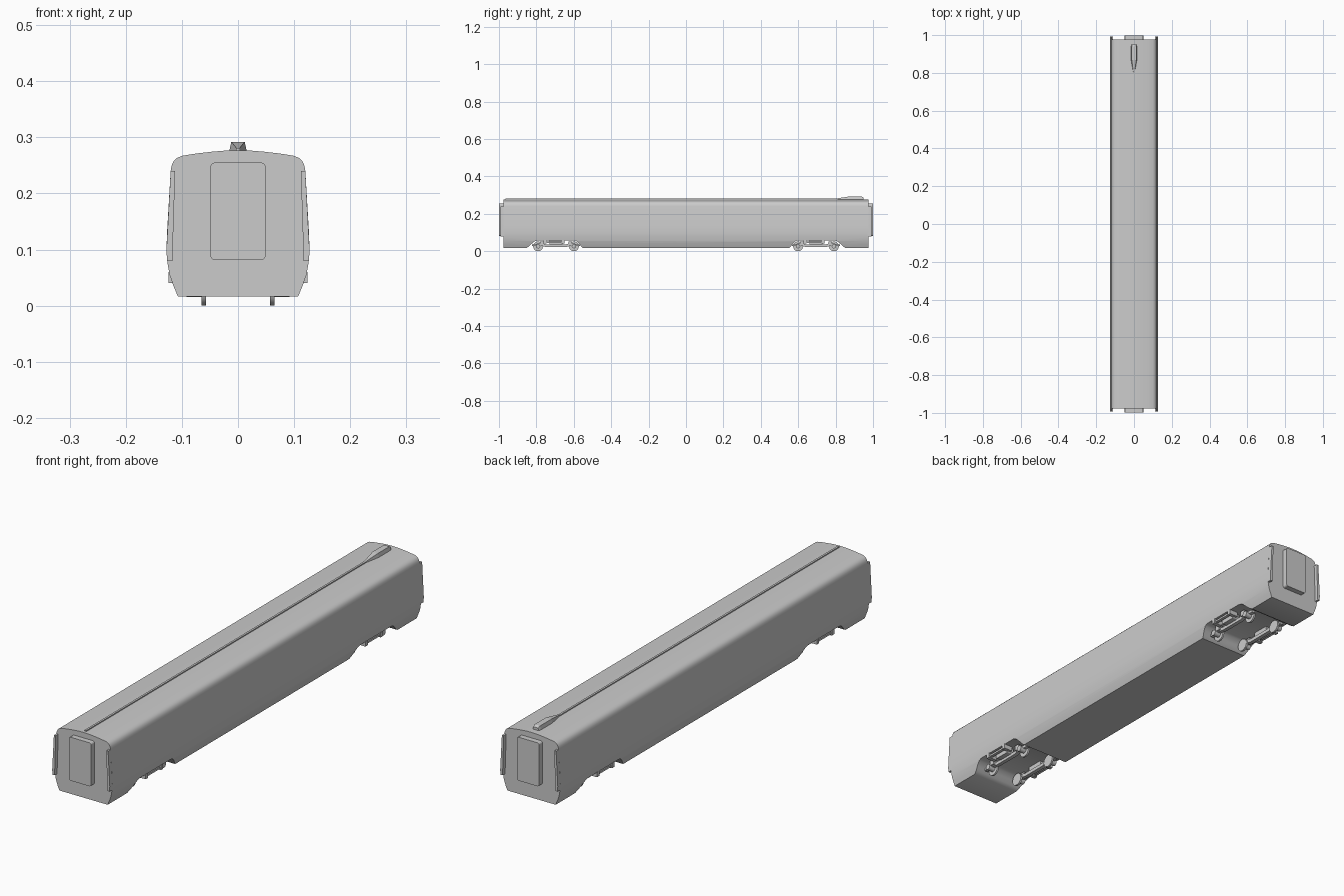
import bpy, bmesh, math

if "Cube" in bpy.data.objects:
    bpy.data.objects.remove(bpy.data.objects["Cube"])


def prism(name, pts, axis, lo, hi, bevel=0.0, smooth=True):
    """Extrude a 2D outline: axis 'y' takes (x, z) points, axis 'x' takes (y, z) points."""
    bm = bmesh.new()

    def place(p, d):
        return (p[0], d, p[1]) if axis == 'y' else (d, p[0], p[1])
    a = [bm.verts.new(place(p, lo)) for p in pts]
    b = [bm.verts.new(place(p, hi)) for p in pts]
    n = len(pts)
    bm.faces.new(a)
    bm.faces.new(b[::-1])
    for i in range(n):
        j = (i + 1) % n
        bm.faces.new((a[i], b[i], b[j], a[j]))
    bmesh.ops.recalc_face_normals(bm, faces=bm.faces)
    if bevel:
        bmesh.ops.bevel(bm, geom=list(bm.edges), offset=bevel, segments=2,
                        affect='EDGES', profile=0.5)
    me = bpy.data.meshes.new(name)
    bm.to_mesh(me)
    bm.free()
    ob = bpy.data.objects.new(name, me)
    bpy.context.collection.objects.link(ob)
    if smooth:
        smooth_by_angle(ob)
    return ob


def smooth_by_angle(ob):
    bpy.ops.object.select_all(action='DESELECT')
    ob.select_set(True)
    bpy.context.view_layer.objects.active = ob
    bpy.ops.object.shade_smooth_by_angle(angle=math.radians(32))


def rect(u0, u1, v0, v1):
    return [(u0, v0), (u1, v0), (u1, v1), (u0, v1)]


def round_rect(u0, u1, v0, v1, r, seg=5):
    corners = [(u1 - r, v1 - r, 0), (u0 + r, v1 - r, 90), (u0 + r, v0 + r, 180), (u1 - r, v0 + r, 270)]
    return [(u + r * math.cos(math.radians(s + 90 * k / seg)),
             v + r * math.sin(math.radians(s + 90 * k / seg)))
            for u, v, s in corners for k in range(seg + 1)]


def circle(cu, cv, r, n=24):
    return [(cu + r * math.cos(2 * math.pi * k / n), cv + r * math.sin(2 * math.pi * k / n))
            for k in range(n)]


def across(lo, hi, side):
    return sorted((lo * side, hi * side))


# Car body: cross-section swept along the length
half = [(0.107, 0.016), (0.115, 0.035), (0.122, 0.055), (0.126, 0.078), (0.1275, 0.10),
        (0.1265, 0.13), (0.120, 0.24), (0.1185, 0.249), (0.115, 0.257), (0.109, 0.263),
        (0.100, 0.267), (0.075, 0.271), (0.045, 0.2745), (0.020, 0.2765)]
body = prism("car_body", half + [(0, 0.277)] + [(-x, z) for x, z in half[::-1]],
             'y', -0.977, 0.977, smooth=False)

# Wheel cut-outs across the full width of the underside
arch = [(-0.160, -0.02), (-0.160, 0.016), (-0.145, 0.025), (-0.130, 0.040), (-0.116, 0.052),
        (-0.100, 0.058), (0.100, 0.058), (0.112, 0.052), (0.124, 0.040), (0.135, 0.025),
        (0.145, 0.016), (0.145, -0.02)]
for end in (-1, 1):
    cutter = prism("wheel_arch_cutter", [(end * (0.695 - u), z) for u, z in arch],
                   'x', -0.2, 0.2, smooth=False)
    cutter.hide_render = True
    mod = body.modifiers.new("wheel_arch", 'BOOLEAN')
    mod.operation = 'DIFFERENCE'
    mod.solver = 'EXACT'
    mod.object = cutter
    bpy.context.view_layer.objects.active = body
    bpy.ops.object.modifier_apply(modifier=mod.name)
    bpy.data.objects.remove(cutter, do_unlink=True)
smooth_by_angle(body)

# End gangways and side fairing strips
for end in (-1, 1):
    lo, hi = across(0.97, 0.999, end)
    prism("gangway", round_rect(-0.049, 0.049, 0.081, 0.255, 0.008), 'y', lo, hi)
    for side in (-1, 1):
        lo, hi = across(0.97, 0.993, end)
        strip = [(0.112, 0.24), (0.120, 0.24), (0.1275, 0.10), (0.1265, 0.08), (0.117, 0.08)]
        prism("end_fairing", [(side * x, z) for x, z in strip], 'y', lo, hi)

# Roof conduit and tapered roof pod
prism("roof_conduit", rect(-0.004, 0.004, 0.272, 0.281), 'y', -0.965, 0.82)
bm = bmesh.new()
rings = []
for y, wb, wt, zt in [(0.80, 0.004, 0.003, 0.281), (0.868, 0.016, 0.012, 0.292),
                      (0.94, 0.016, 0.012, 0.292), (0.95, 0.014, 0.010, 0.287)]:
    rings.append([bm.verts.new(p) for p in
                  ((-wb, y, 0.273), (wb, y, 0.273), (wt, y, zt), (-wt, y, zt))])
for a, b in zip(rings, rings[1:]):
    for i in range(4):
        bm.faces.new((a[i], a[(i + 1) % 4], b[(i + 1) % 4], b[i]))
bm.faces.new(rings[0])
bm.faces.new(rings[-1])
bmesh.ops.recalc_face_normals(bm, faces=bm.faces)
mesh = bpy.data.meshes.new("roof_pod")
bm.to_mesh(mesh)
bm.free()
bpy.context.collection.objects.link(bpy.data.objects.new("roof_pod", mesh))

# Bogies: two wheels and a detailed side frame on each side
frame = [(-0.128, 0.027), (-0.070, 0.027), (-0.055, 0.023), (0.055, 0.023), (0.070, 0.027),
         (0.128, 0.027), (0.128, 0.037), (0.075, 0.043), (0.055, 0.037), (-0.055, 0.037),
         (-0.075, 0.043), (-0.128, 0.037)]
for end in (-1, 1):
    c = 0.695 * end
    for side in (-1, 1):
        def part(name, pts, lo, hi):
            prism(name, [(c + u, z) for u, z in pts], 'x', *across(lo, hi, side))
        for w in (-0.096, 0.096):
            part("wheel", circle(w, 0.026, 0.026), 0.059, 0.065)
            part("wheel_flange", circle(w, 0.026, 0.0255), 0.057, 0.059)
            part("axle_box", circle(w, 0.027, 0.012, 14), 0.065, 0.092)
            part("axle_spring", rect(w * 0.8 - 0.01, w * 0.8 + 0.01, 0.03, 0.052), 0.07, 0.088)
        part("side_frame", frame, 0.064, 0.080)
        part("air_spring", round_rect(-0.035, 0.035, 0.034, 0.06, 0.006, 3), 0.070, 0.100)
        part("yaw_damper", round_rect(-0.060, 0.040, 0.044, 0.052, 0.003, 3), 0.108, 0.120)
        part("damper_bracket", rect(-0.066, -0.05, 0.04, 0.06), 0.085, 0.124)
        part("damper_bracket", rect(0.03, 0.045, 0.04, 0.06), 0.085, 0.124)
